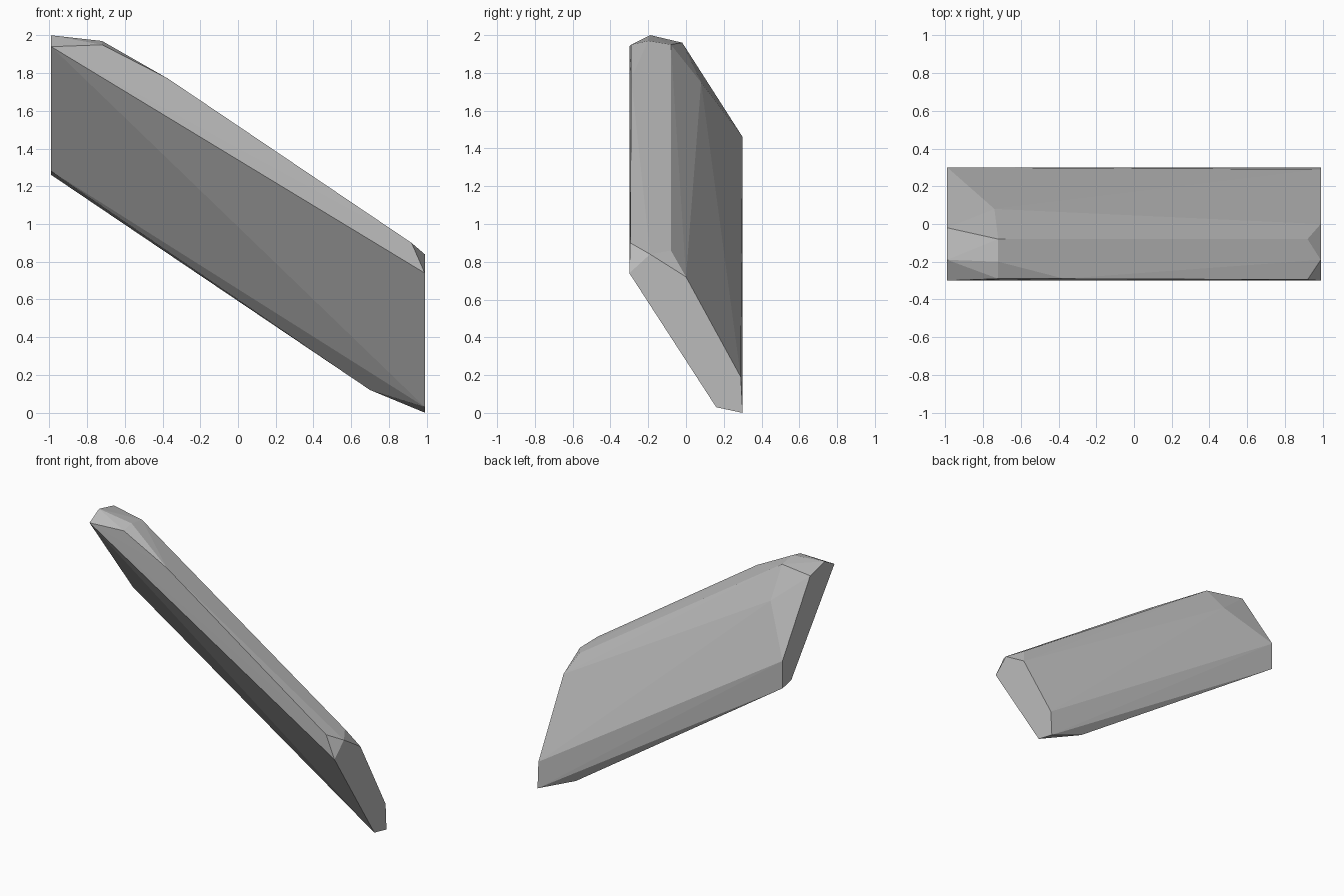
import bpy, bmesh

if "Cube" in bpy.data.objects:
    bpy.data.objects.remove(bpy.data.objects["Cube"], do_unlink=True)

# Stone colour
stone = bpy.data.materials.new("stone_grey")
stone.use_nodes = True
grey = (0.5, 0.5, 0.5, 1)
stone.diffuse_color = grey
stone.node_tree.nodes["Principled BSDF"].inputs["Base Color"].default_value = grey

END = 0.99
# (y, z) outlines of the two flat broken ends
upper_end = [(-0.3, 1.94), (-0.19, 2), (-0.02, 1.96), (0.3, 1.46), (0.3, 1.26), (0.2, 1.28)]
lower_end = [(-0.3, 0.74), (-0.19, 0.84), (0, 0.72), (0.29, 0.19), (0.3, 0), (0.16, 0.03)]
# Chipped corners between the ends
chips = [(-0.72, -0.29, 1.95), (-0.72, -0.2, 1.97), (-0.72, -0.08, 1.95),
         (-0.74, 0.08, 1.75), (-0.37, -0.29, 1.77),
         (0.92, -0.295, 0.9), (0.92, -0.08, 0.86), (0.7, 0.27, 0.12)]

points = [(-END, y, z) for y, z in upper_end] + [(END, y, z) for y, z in lower_end] + chips

# Faceted slab wrapped around the corners
bm = bmesh.new()
for p in points:
    bm.verts.new(p)
hull = bmesh.ops.convex_hull(bm, input=bm.verts[:])
loose = {v for v in hull["geom_interior"] + hull["geom_unused"] if isinstance(v, bmesh.types.BMVert)}
bmesh.ops.delete(bm, geom=list(loose), context="VERTS")
bmesh.ops.recalc_face_normals(bm, faces=bm.faces[:])

mesh = bpy.data.meshes.new("stone_slab")
bm.to_mesh(mesh)
bm.free()
mesh.materials.append(stone)
slab = bpy.data.objects.new("stone_slab", mesh)
bpy.context.collection.objects.link(slab)
